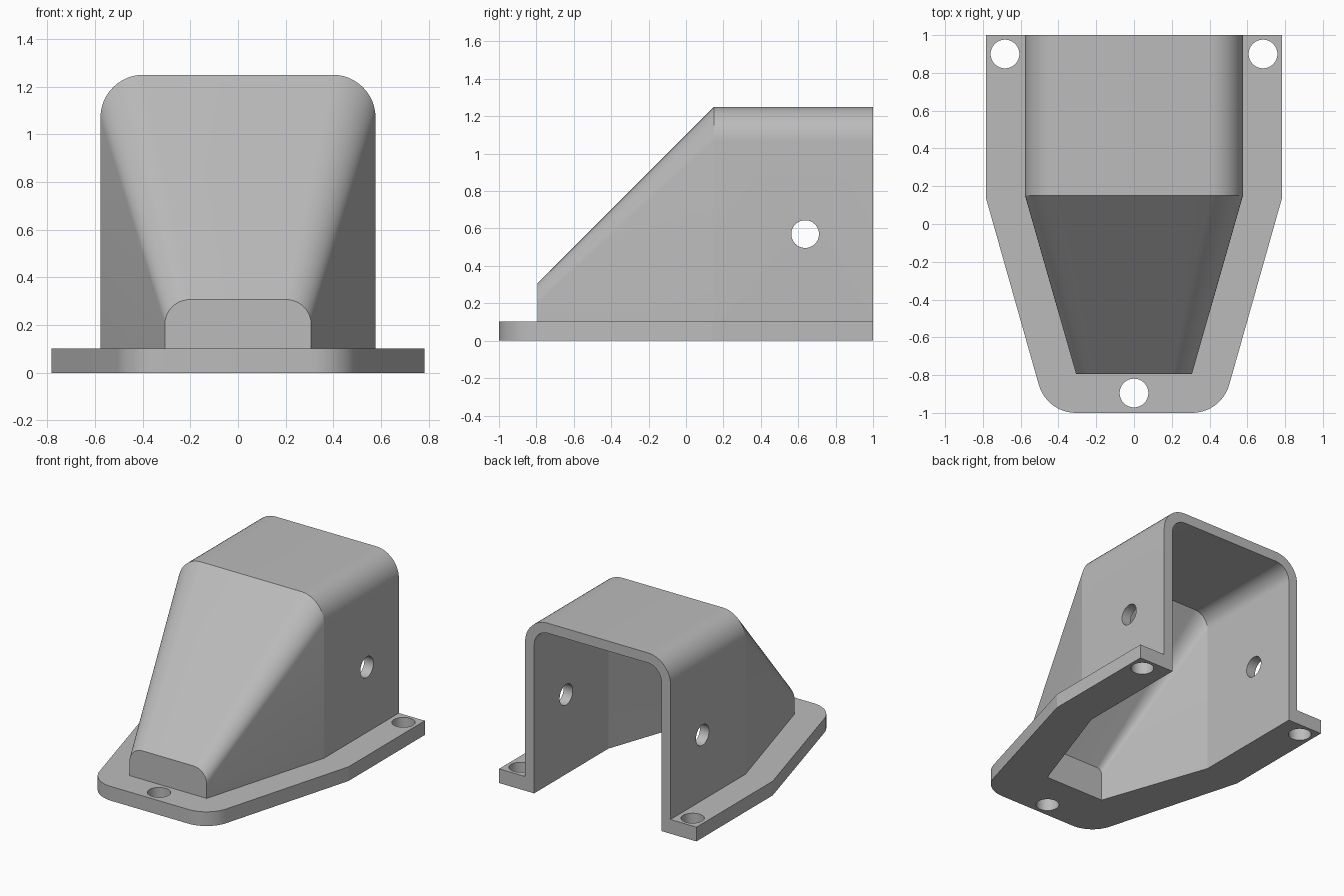
import bpy, bmesh
from math import sin, cos, pi, radians, atan
from mathutils import Matrix

cube = bpy.data.objects.get("Cube")
if cube:
    bpy.data.objects.remove(cube, do_unlink=True)

grey = bpy.data.materials.new("light grey")
grey.use_nodes = True
grey.diffuse_color = (0.5, 0.5, 0.5, 1)
grey.node_tree.nodes["Principled BSDF"].inputs["Base Color"].default_value = (0.5, 0.5, 0.5, 1)


def finish(bm, name):
    bmesh.ops.triangulate(bm, faces=[f for f in bm.faces if len(f.verts) == 4])
    bmesh.ops.recalc_face_normals(bm, faces=bm.faces)
    mesh = bpy.data.meshes.new(name)
    bm.to_mesh(mesh)
    bm.free()
    mesh.materials.append(grey)
    obj = bpy.data.objects.new(name, mesh)
    bpy.context.collection.objects.link(obj)
    return obj


def loft(name, rings):
    """Skin matching rings of points and cap both ends."""
    bm = bmesh.new()
    loops = [[bm.verts.new(p) for p in ring] for ring in rings]
    n = len(loops[0])
    for a, b in zip(loops, loops[1:]):
        for i in range(n):
            j = (i + 1) % n
            bm.faces.new((a[i], a[j], b[j], b[i]))
    bm.faces.new(loops[0])
    bm.faces.new(loops[-1])
    return finish(bm, name)


def arch(y, half, top, r, bottom, steps=12):
    """Upright section with rounded upper corners."""
    right = [(half, bottom)]
    for i in range(steps + 1):
        a = pi / 2 * i / steps
        right.append((half - r + r * cos(a), top - r + r * sin(a)))
    outline = right + [(-x, z) for x, z in reversed(right)]
    return [(x, y, z) for x, z in outline]


def drill(name, centre, radius, depth, axis="Z"):
    turn = Matrix.Rotation(pi / 2, 4, "Y") if axis == "X" else Matrix()
    bm = bmesh.new()
    bmesh.ops.create_cone(bm, cap_ends=True, segments=48, radius1=radius, radius2=radius,
                          depth=depth, matrix=Matrix.Translation(centre) @ turn)
    return finish(bm, name)


def combine(target, tool, operation):
    mod = target.modifiers.new(tool.name, "BOOLEAN")
    mod.operation = operation
    mod.solver = "EXACT"
    mod.object = tool
    tool.hide_render = True
    bpy.context.view_layer.objects.active = target
    bpy.ops.object.modifier_apply(modifier=mod.name)
    bpy.data.objects.remove(tool, do_unlink=True)


# Outer hood: straight at the back, sloping and tapering to the front
housing = loft("housing", [arch(1, 0.577, 1.25, 0.18, 0.03),
                           arch(0.15, 0.577, 1.25, 0.18, 0.03),
                           arch(-0.793, 0.307, 0.307, 0.105, 0.03)])

# Mounting flange with two rounded front corners
taper = atan(0.287)
side = [(0.783, 1), (0.783, 0.135)]
for i in range(13):
    a = -taper - (pi / 2 - taper) * i / 12
    side.append((0.307 + 0.205 * cos(a), -0.795 + 0.205 * sin(a)))
outline = side + [(-x, y) for x, y in reversed(side)]
flange = loft("flange", [[(x, y, z) for x, y in outline] for z in (0, 0.102)])
combine(housing, flange, "UNION")

# Hollow, open at the back and underneath
hollow = loft("hollow", [arch(1.1, 0.505, 1.178, 0.11, -0.1),
                         arch(0.16, 0.505, 1.178, 0.11, -0.1),
                         arch(-0.615, 0.235, 0.235, 0.04, -0.1)])
combine(housing, hollow, "DIFFERENCE")

# Screw holes in the flange and a cross hole through both walls
for x, y in ((-0.683, 0.9), (0.683, 0.9), (0, -0.895)):
    combine(housing, drill("screw_hole", (x, y, 0), 0.076, 0.5), "DIFFERENCE")
combine(housing, drill("cross_hole", (0, 0.637, 0.57), 0.074, 2, "X"), "DIFFERENCE")

# Smooth the rounded parts, keep the edges crisp
bpy.ops.object.select_all(action="DESELECT")
housing.select_set(True)
bpy.context.view_layer.objects.active = housing
bpy.ops.object.shade_smooth_by_angle(angle=radians(12))
